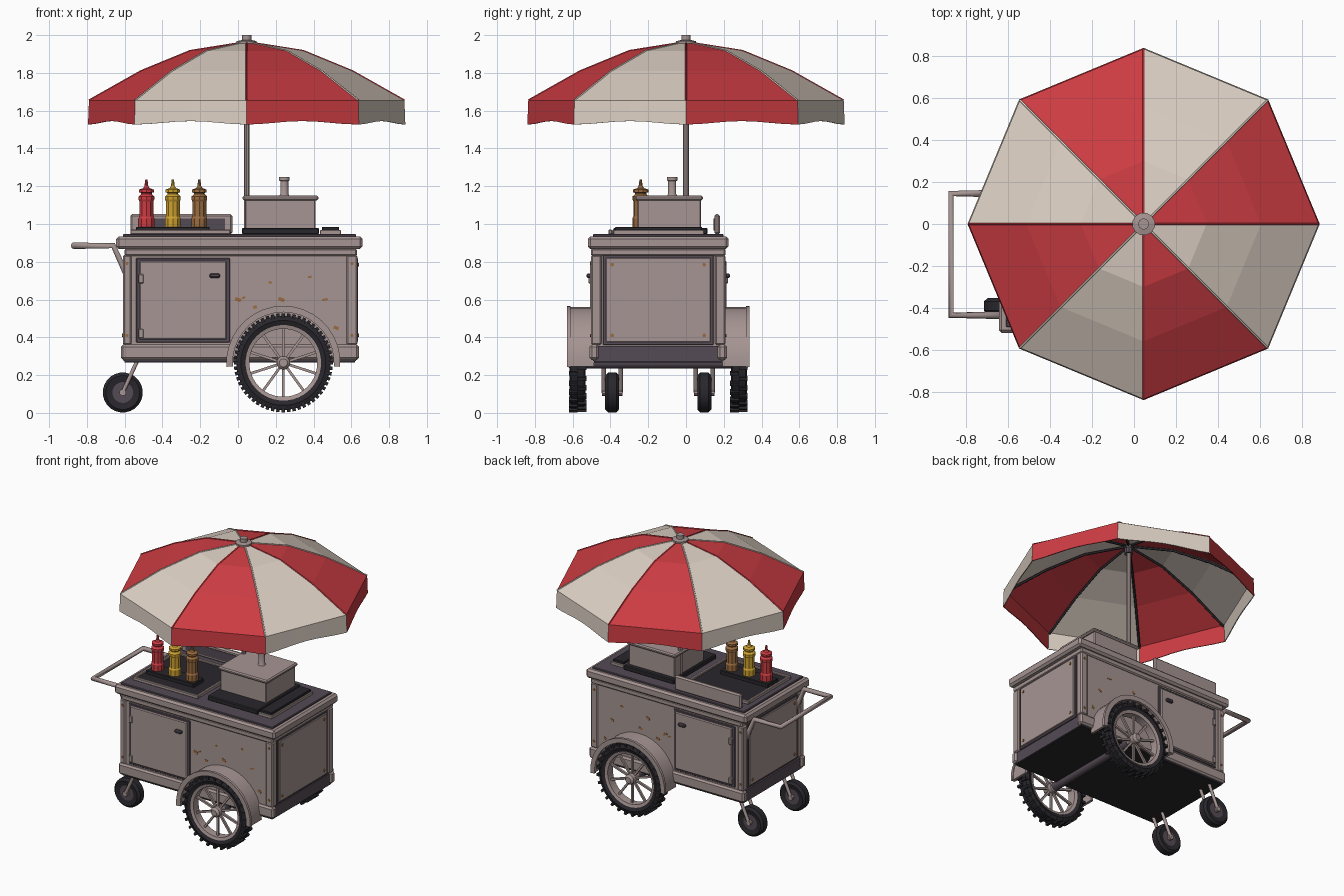
import bpy, bmesh, math, random
from mathutils import Matrix, Vector

if "Cube" in bpy.data.objects:
    bpy.data.objects.remove(bpy.data.objects["Cube"])

random.seed(4)
CY = -0.147          # centre line of the cart in y
SIDES = ((-1, "front"), (1, "back"))


def material(name, rgb):
    m = bpy.data.materials.new(name)
    m.diffuse_color = (*rgb, 1)
    m.use_nodes = True
    m.node_tree.nodes["Principled BSDF"].inputs["Base Color"].default_value = m.diffuse_color
    return m


METAL = material("warm_metal", (0.38, 0.30, 0.29))
PLUM = material("dark_metal", (0.09, 0.07, 0.09))
BLACK = material("rubber", (0.022, 0.02, 0.025))
RED = material("red", (0.6, 0.045, 0.055))
CREAM = material("cream", (0.72, 0.63, 0.55))
YELLOW = material("yellow", (0.62, 0.36, 0.03))
BROWN = material("brown", (0.33, 0.15, 0.05))


def finish(name, bm, *mats, bevel=0, smooth=False):
    bmesh.ops.recalc_face_normals(bm, faces=bm.faces[:])
    me = bpy.data.meshes.new(name)
    bm.to_mesh(me)
    bm.free()
    for m in mats:
        me.materials.append(m)
    ob = bpy.data.objects.new(name, me)
    bpy.context.collection.objects.link(ob)
    if bevel:
        b = ob.modifiers.new("bevel", "BEVEL")
        b.width, b.segments = bevel, 1
    if smooth:
        bpy.context.view_layer.objects.active = ob
        ob.select_set(True)
        bpy.ops.object.shade_smooth_by_angle(angle=math.radians(35))
        ob.select_set(False)
    return ob


def add_cube(bm, c, size, rot=Matrix()):
    bmesh.ops.create_cube(bm, size=1, matrix=Matrix.Translation(c) @ rot @ Matrix.Diagonal((*size, 1)))


def box(name, x0, x1, y0, y1, z0, z1, mat=METAL, bevel=0.0):
    bm = bmesh.new()
    add_cube(bm, ((x0 + x1) / 2, (y0 + y1) / 2, (z0 + z1) / 2), (x1 - x0, abs(y1 - y0), z1 - z0))
    return finish(name, bm, mat, bevel=bevel)


def lathe(name, profile, loc, mat, segs=24, axis="Z", closed=False, smooth=True):
    """Revolve (radius, height) points; open profiles get end caps."""
    bm = bmesh.new()
    turn = {"Z": Matrix(), "Y": Matrix.Rotation(-math.pi / 2, 4, "X"), "X": Matrix.Rotation(math.pi / 2, 4, "Y")}[axis]
    mx = Matrix.Translation(loc) @ turn
    rings = []
    for r, h in profile:
        rings.append([bm.verts.new(mx @ Vector((r * math.cos(a), r * math.sin(a), h)))
                      for a in (2 * math.pi * (i + 0.5) / segs for i in range(segs))])
    pairs = list(zip(rings, rings[1:])) + ([(rings[-1], rings[0])] if closed else [])
    for p, q in pairs:
        for i in range(segs):
            j = (i + 1) % segs
            bm.faces.new((p[i], p[j], q[j], q[i]))
    if not closed:
        bm.faces.new(rings[0])
        bm.faces.new(rings[-1])
    return finish(name, bm, mat, smooth=smooth)


def tube(name, pts, r, mat, res=1):
    cu = bpy.data.curves.new(name, "CURVE")
    cu.dimensions, cu.bevel_depth, cu.bevel_resolution, cu.use_fill_caps = "3D", r, res, True
    sp = cu.splines.new("POLY")
    sp.points.add(len(pts) - 1)
    for p, co in zip(sp.points, pts):
        p.co = (*co, 1)
    cu.materials.append(mat)
    ob = bpy.data.objects.new(name, cu)
    bpy.context.collection.objects.link(ob)


# cart body, base and counter
box("body", -0.59, 0.615, CY - 0.345, CY + 0.345, 0.34, 0.87)
box("base_plate", -0.605, 0.625, CY - 0.345, CY + 0.345, 0.275, 0.355, PLUM)
box("underside", -0.60, 0.62, CY - 0.34, CY + 0.34, 0.268, 0.28, BLACK)
box("upper_trim", -0.60, 0.63, CY - 0.357, CY + 0.357, 0.83, 0.87, METAL, 0.008)
box("counter", -0.645, 0.66, CY - 0.373, CY + 0.373, 0.868, 0.935, METAL, 0.014)
box("counter_top", -0.61, 0.625, CY - 0.345, CY + 0.345, 0.93, 0.947, PLUM, 0.004)

for s, side in SIDES:
    def y(d):
        return CY + s * d
    box(side + "_base_rail", -0.62, 0.64, y(0.315), y(0.363), 0.28, 0.362, METAL, 0.012)
    for x0, x1, end in ((-0.61, -0.565, "left"), (0.575, 0.632, "right")):
        box(f"{side}_{end}_post", x0, x1, y(0.30), y(0.356), 0.36, 0.835, METAL, 0.008)
        for z in (0.41, 0.79):
            lathe(f"{side}_{end}_post_rivet", ((0.009, -0.004), (0.009, 0.004)), ((x0 + x1) / 2, y(0.357), z), BROWN, 8, "Y")
    # door with hinges and handle
    box(side + "_door_frame", -0.54, -0.042, y(0.34), y(0.352), 0.372, 0.82, PLUM, 0.004)
    box(side + "_door", -0.522, -0.06, y(0.34), y(0.362), 0.388, 0.805, METAL, 0.006)
    for z in (0.42, 0.71):
        box(side + "_door_hinge", -0.528, -0.50, y(0.35), y(0.37), z - 0.025, z + 0.025, METAL, 0.004)
    box(side + "_door_handle", -0.15, -0.095, y(0.355), y(0.38), 0.715, 0.738, PLUM, 0.006)
    # paint chips
    bm = bmesh.new()
    for x, z in ((0.38, 0.72), (0.17, 0.69), (0.0, 0.6), (0.09, 0.56), (0.03, 0.61), (0.23, 0.6), (0.46, 0.6), (0.52, 0.45)):
        add_cube(bm, (x, y(0.345), z), (random.uniform(0.015, 0.035), 0.004, random.uniform(0.01, 0.02)),
                 Matrix.Rotation(random.uniform(-0.6, 0.6), 4, "Y"))
    finish(side + "_paint_chips", bm, BROWN)

# end panels
for d, x, end in ((-1, -0.59, "left"), (1, 0.615, "right")):
    def slab(name, hw, z0, z1, t, mat):
        box(name, min(x, x + d * t), max(x, x + d * t), CY - hw, CY + hw, z0, z1, mat, 0.003)
    slab(end + "_panel_frame", 0.292, 0.36, 0.835, 0.012, PLUM)
    slab(end + "_panel", 0.276, 0.375, 0.82, 0.02, METAL)
    for s, side in SIDES:
        for z in (0.41, 0.785):
            lathe(end + "_panel_rivet", ((0.01, -0.004), (0.01, 0.004)), (x + d * 0.021, CY + s * 0.243, z), BROWN, 8, "X")

# push handle
tube("push_handle", [(-0.59, -0.435, 0.73), (-0.66, -0.435, 0.885), (-0.872, -0.435, 0.885),
                     (-0.872, 0.145, 0.885), (-0.66, 0.145, 0.885), (-0.59, 0.145, 0.73)], 0.018, METAL)

# spoked wheels, fenders and axle
WX, WZ = 0.24, 0.265
lathe("axle", ((0.03, -0.42), (0.03, 0.42)), (WX, CY, WZ), PLUM, 12, "Y")
for s, side in SIDES:
    c = Vector((WX, CY + s * 0.427, WZ))
    lathe(side + "_tyre", ((0.198, -0.032), (0.225, -0.043), (0.25, -0.034), (0.25, 0.034), (0.225, 0.043), (0.198, 0.032)),
          c, BLACK, 36, "Y", True)
    bm = bmesh.new()
    for i in range(56):
        rot = Matrix.Rotation(2 * math.pi * i / 56, 4, "Y")
        off = 0.023 if i % 2 else -0.023
        add_cube(bm, c + rot @ Vector((0.248, off, 0)), (0.028, 0.046, 0.018), rot)
    finish(side + "_tyre_tread", bm, BLACK)
    lathe(side + "_rim", ((0.180, -0.03), (0.2, -0.036), (0.2, 0.036), (0.180, 0.03)), c, METAL, 36, "Y", True)
    lathe(side + "_hub", ((0.022, -0.05), (0.036, -0.035), (0.036, 0.035), (0.022, 0.05)), c, METAL, 12, "Y")
    bm = bmesh.new()
    for i in range(10):
        rot = Matrix.Rotation(2 * math.pi * (i + 0.5) / 10, 4, "Y")
        add_cube(bm, c + rot @ Vector((0.108, 0, 0)), (0.16, 0.016, 0.014), rot)
    finish(side + "_spokes", bm, METAL)
    # fender: an arched band with a rolled outer lip
    for nm, r0, r1, d0, d1 in (("_fender", 0.277, 0.295, 0.34, 0.478), ("_fender_lip", 0.268, 0.302, 0.465, 0.484)):
        bm = bmesh.new()
        prev = None
        for i in range(19):
            a = math.radians(-4 + 188 * i / 18)
            ring = [bm.verts.new((WX + r * math.cos(a), CY + s * d, WZ + r * math.sin(a)))
                    for r, d in ((r0, d0), (r1, d0), (r1, d1), (r0, d1))]
            if prev:
                for k in range(4):
                    bm.faces.new((prev[k], prev[k - 1], ring[k - 1], ring[k]))
            else:
                bm.faces.new(ring)
            prev = ring
        bm.faces.new(prev)
        finish(side + nm, bm, METAL, smooth=True)

    # caster
    c = Vector((-0.61, CY + s * 0.244, 0.108))
    lathe(side + "_caster_tyre", ((0.055, -0.03), (0.09, -0.037), (0.106, -0.022), (0.106, 0.022), (0.09, 0.037), (0.055, 0.03)),
          c, BLACK, 24, "Y", True)
    lathe(side + "_caster_disc", ((0.058, -0.03), (0.058, 0.03)), c, PLUM, 20, "Y")
    lathe(side + "_caster_axle", ((0.018, -0.054), (0.018, 0.054)), c, METAL, 10, "Y")
    for k in (-1, 1):
        tube(side + "_caster_fork", [c + Vector((0, k * 0.045, 0)), c + Vector((0.08, k * 0.045, 0.175))], 0.012, METAL)

# condiment tray and back splash
box("tray", -0.56, -0.05, -0.40, 0.08, 0.945, 0.958, BLACK)
for n, b in (("front", (-0.57, -0.04, -0.41, -0.39)), ("back", (-0.57, -0.04, 0.07, 0.09)),
             ("left", (-0.57, -0.55, -0.39, 0.07)), ("right", (-0.06, -0.04, -0.39, 0.07))):
    box(f"tray_{n}_rim", *b, 0.945, 0.97, METAL, 0.004)
box("bottle_stand", -0.54, -0.15, -0.30, -0.18, 0.955, 0.985, BLACK, 0.004)
box("back_splash", -0.57, -0.03, 0.15, 0.18, 0.945, 1.052, METAL, 0.01)
box("back_splash_inset", -0.53, -0.07, 0.146, 0.155, 0.965, 1.03, PLUM)

# squeeze bottles
for x, m, n in ((-0.485, RED, "red"), (-0.345, YELLOW, "yellow"), (-0.205, BROWN, "brown")):
    lathe(n + "_bottle", ((0.044, 0.983), (0.044, 1.03), (0.039, 1.04), (0.039, 1.12), (0.044, 1.13), (0.044, 1.145), (0.03, 1.158),
                          (0.03, 1.165), (0.041, 1.168), (0.041, 1.182), (0.018, 1.19), (0.011, 1.2), (0.006, 1.235)),
          (x, -0.24, 0), m, 10, smooth=False)

# hot box, griddle and chimney
box("griddle", 0.02, 0.43, -0.385, 0.115, 0.945, 0.98, BLACK, 0.006)
box("side_slab_rim", 0.435, 0.545, -0.385, 0.095, 0.945, 0.968, METAL, 0.003)
box("side_slab", 0.445, 0.535, -0.375, 0.085, 0.96, 0.985, BLACK, 0.003)
box("hot_box", 0.036, 0.41, -0.258, 0.08, 0.97, 1.13, METAL, 0.006)
box("hot_box_lid", 0.025, 0.425, -0.27, 0.09, 1.125, 1.15, METAL, 0.008)
lathe("chimney", ((0.03, 1.145), (0.022, 1.16), (0.022, 1.228), (0.029, 1.23), (0.029, 1.248)), (0.245, -0.073, 0), METAL, 12)

# umbrella
UX = 0.046
PROFILE = ((0.03, 1.96), (0.3, 1.917), (0.56, 1.81), (0.835, 1.655))
lathe("umbrella_pole", ((0.016, 0.94), (0.016, 1.96)), (UX, 0, 0), METAL, 10)
lathe("umbrella_finial", ((0.055, 1.952), (0.055, 1.968), (0.026, 1.974), (0.026, 2.0)), (UX, 0, 0), METAL, 12)
lathe("umbrella_hub", ((0.03, 1.89), (0.03, 1.93)), (UX, 0, 0), PLUM, 10)


def rim(k, r, z):
    return Vector((UX + r * math.cos(k * math.pi / 4), r * math.sin(k * math.pi / 4), z))


canopy, valance = bmesh.new(), bmesh.new()
grid = [[canopy.verts.new(rim(k, r, z)) for r, z in PROFILE] for k in range(8)]
for k in range(8):
    a, b = grid[k], grid[(k + 1) % 8]
    for i in range(3):
        canopy.faces.new((a[i], a[i + 1], b[i + 1], b[i])).material_index = k % 2
    cols = []
    for i in range(9):
        t = i / 8
        top = rim(k, 0.835, 1.655).lerp(rim(k + 1, 0.835, 1.655), t)
        low = rim(k, 0.84, 1.527).lerp(rim(k + 1, 0.84, 1.527), t)
        low.z += 0.018 * math.sin(math.pi * t) ** 2
        cols.append((valance.verts.new(top), valance.verts.new(low)))
    for p, q in zip(cols, cols[1:]):
        valance.faces.new((p[0], p[1], q[1], q[0])).material_index = k % 2
    # seam piping above and rib below
    tube("umbrella_seam", [rim(k, r, z) for r, z in PROFILE], 0.005, CREAM if k % 2 else RED)
    tube("umbrella_rib", [rim(k, r * 0.985, z - 0.016) for r, z in PROFILE], 0.008, BLACK)
bmesh.ops.remove_doubles(valance, verts=valance.verts[:], dist=0.0005)
for nm, bm in (("umbrella_canopy", canopy), ("umbrella_valance", valance)):
    ob = finish(nm, bm, RED, CREAM)
    ob.modifiers.new("thickness", "SOLIDIFY").thickness = 0.006
